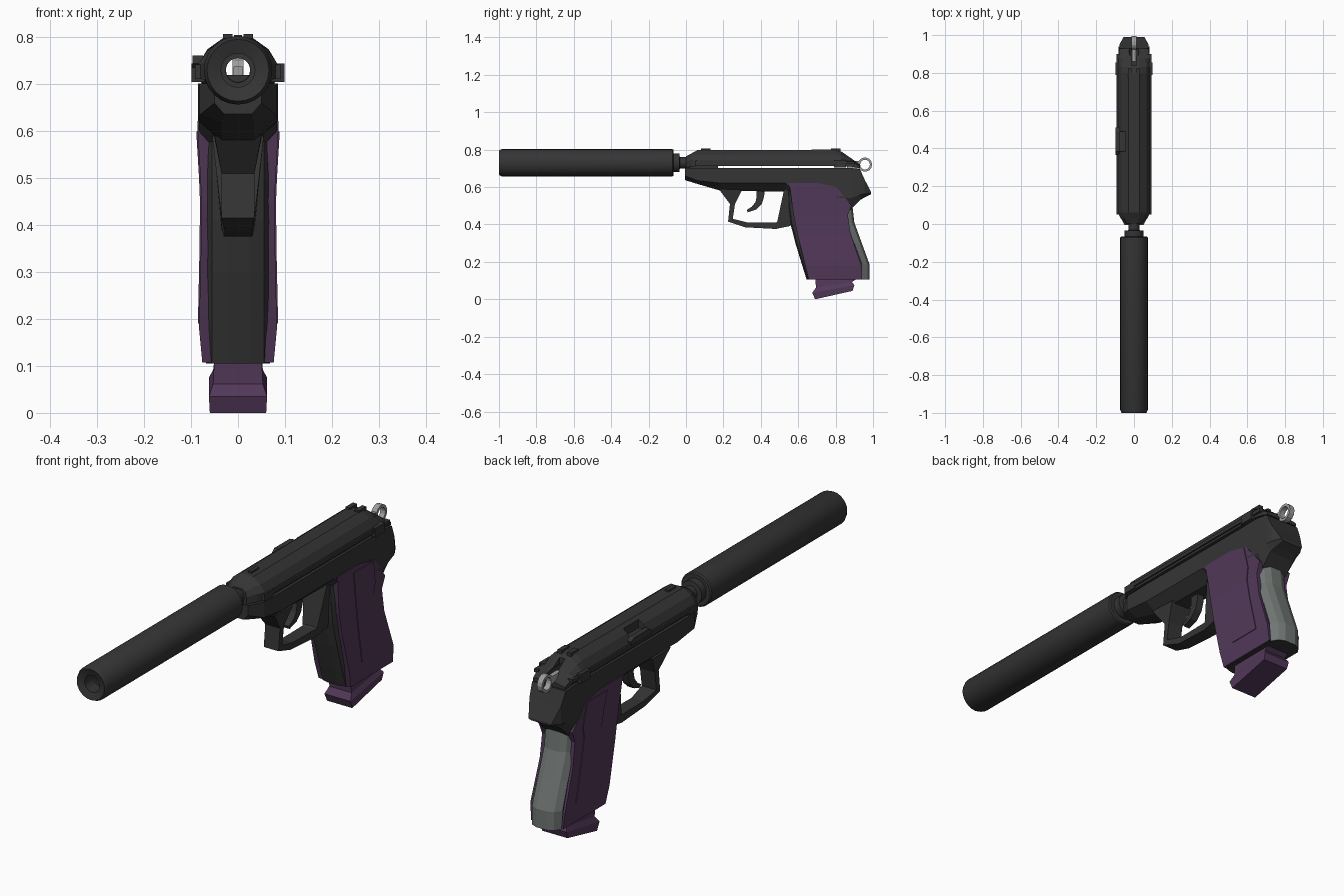
import bpy, bmesh, math
from mathutils import Vector

if "Cube" in bpy.data.objects:
    bpy.data.objects.remove(bpy.data.objects["Cube"])


def material(name, r, g, b):
    m = bpy.data.materials.new(name)
    m.diffuse_color = (r, g, b, 1)
    m.use_nodes = True
    m.node_tree.nodes["Principled BSDF"].inputs["Base Color"].default_value = m.diffuse_color
    return m


BLACK = material("black_steel", 0.035, 0.035, 0.035)
PURPLE = material("purple_grip", 0.085, 0.040, 0.100)
GREY = material("grey_backstrap", 0.16, 0.18, 0.17)
SILVER = material("silver_hammer", 0.34, 0.34, 0.34)


def loft(name, rings, mats, cyclic=False, smooth=False):
    """Skin a list of equal-length rings, capped or closed on itself."""
    bm = bmesh.new()
    vs = [[bm.verts.new(p) for p in ring] for ring in rings]
    n = len(vs[0])
    last = len(vs) if cyclic else len(vs) - 1
    for i in range(last):
        a, b = vs[i], vs[(i + 1) % len(vs)]
        for j in range(n):
            k = (j + 1) % n
            bm.faces.new((a[j], a[k], b[k], b[j]))
    if not cyclic:
        bm.faces.new(vs[0])
        bm.faces.new(vs[-1])
    bmesh.ops.recalc_face_normals(bm, faces=bm.faces)
    me = bpy.data.meshes.new(name)
    bm.to_mesh(me)
    bm.free()
    for m in mats:
        me.materials.append(m)
    ob = bpy.data.objects.new(name, me)
    bpy.context.collection.objects.link(ob)
    if smooth:
        bpy.ops.object.select_all(action='DESELECT')
        ob.select_set(True)
        bpy.context.view_layer.objects.active = ob
        bpy.ops.object.shade_smooth_by_angle(angle=math.radians(35))
    return ob


def mirrored(half):
    return half + [(-x, y, z) for x, y, z in reversed(half)]


def box(name, x0, x1, y0, y1, z0, z1, mats):
    return loft(name, [[(x0, y, z0), (x1, y, z0), (x1, y, z1), (x0, y, z1)]
                       for y in (y0, y1)], mats)


def strip(name, pairs, mats):
    """Bar along a side-view path: (edge a, edge b, half width)."""
    return loft(name, [mirrored([(w, *a), (w, *b)]) for a, b, w in pairs], mats)


def lathe(name, profile, zc, mats, n=24):
    rings = [[(r * math.sin(2 * math.pi * i / n), y, zc + r * math.cos(2 * math.pi * i / n))
              for i in range(n)] for r, y in profile]
    return loft(name, rings, mats, cyclic=True, smooth=True)


def cut(ob, cutter):
    mod = ob.modifiers.new("cut", 'BOOLEAN')
    mod.operation, mod.object, mod.solver = 'DIFFERENCE', cutter, 'EXACT'
    bpy.context.view_layer.objects.active = ob
    bpy.ops.object.modifier_apply(modifier=mod.name)
    bpy.data.objects.remove(cutter)


# Muzzle tube with collar and hollow bore
lathe("muzzle_tube", [(0.036, -0.99), (0.066, -1.0), (0.073, -0.985), (0.073, -0.072),
                      (0.068, -0.066), (0.05, -0.066), (0.05, -0.035), (0.03, -0.033),
                      (0.03, 0.04), (0.026, 0.04), (0.026, -0.93), (0.036, -0.93)],
      0.73, [BLACK])

# Upper slide: y, then half section (x, z) from bottom to top
slide_sections = [
    (0.00, (.038, .702), (.042, .735), (.034, .756), (.018, .765)),
    (0.03, (.070, .710), (.070, .745), (.050, .770), (.025, .780)),
    (0.06, (.085, .712), (.085, .742), (.065, .772), (.030, .797)),
    (0.80, (.085, .712), (.085, .742), (.065, .775), (.030, .800)),
    (0.83, (.085, .712), (.085, .742), (.065, .770), (.030, .790)),
    (0.88, (.082, .710), (.082, .738), (.060, .748), (.030, .756)),
    (0.93, (.076, .700), (.076, .712), (.055, .716), (.030, .720))]
slide = loft("slide", [mirrored([(x, y, z) for x, z in pts]) for y, *pts in slide_sections], [BLACK])
bore = loft("bore_cutter", [[(.026 * math.sin(i * math.pi / 8), y, .731 + .026 * math.cos(i * math.pi / 8))
                             for i in range(16)] for y in (-0.1, 1.1)], [BLACK])
cut(slide, bore)
cut(slide, box("hammer_slot_cutter", -.013, .013, .84, 1.1, .735, .85, [BLACK]))
cut(slide, box("port_cutter", -.12, -.045, .385, .49, .752, .82, [BLACK]))

# Port rim, drawn as a hexagon on the left shoulder of the slide
hexagon = [(.365, .745), (.385, .762), (.49, .762), (.51, .752), (.505, .735), (.38, .735)]
loft("port_rim", [[(x, y, z) for y, z in hexagon] for x in (-.075, -.097)], [BLACK])

# Slide rails, safety levers and rear sight posts on both sides
for s, side in ((1, "right"), (-1, "left")):
    box(side + "_rail", s * .07, s * .092, .07, .90, .722, .737, [BLACK])
    box(side + "_lever", s * .07, s * .099, .79, .855, .705, .744, [BLACK])
    box(side + "_front_lug", s * .05, s * .092, .05, .11, .712, .742, [BLACK])
    box(side + "_sight", s * .012, s * .032, .775, .825, .78, .807, [BLACK])
box("front_sight", -.008, .008, .08, .13, .79, .805, [BLACK])
box("slide_link", -.05, .05, .02, .17, .68, .72, [BLACK])

# Frame: y, half width, top, chamfer start, bottom half width, bottom
frame_sections = [
    (-.005, .050, .702, .660, .030, .637),
    (0.06, .082, .702, .635, .035, .617),
    (0.18, .085, .702, .622, .035, .582),
    (0.53, .083, .702, .622, .035, .575),
    (0.60, .083, .702, .560, .060, .540),
    (0.88, .083, .702, .540, .060, .480),
    (0.93, .080, .696, .560, .060, .530),
    (0.955, .075, .640, .563, .055, .545),
    (0.99, .055, .572, .568, .045, .562)]
loft("frame", [mirrored([(w, y, t), (w, y, c), (b, y, z)])
               for y, w, t, c, b, z in frame_sections], [BLACK])

# Grip core with a grey backstrap: z, front, back, half width
grip_sections = [(.60, .54, .90, .072), (.50, .545, .89, .070), (.41, .557, .900, .068),
                 (.30, .585, .94, .070), (.185, .62, .982, .073), (.105, .645, .982, .068)]
grip = loft("grip_core", [mirrored([(.025, f, z), (.055, f + .008, z), (w, f + .03, z),
                                    (w, b - .04, z), (.052, b - .012, z), (.025, b, z)])
                          for z, f, b, w in grip_sections], [BLACK, GREY])
for p in grip.data.polygons:
    if p.normal.y > 0.3 and p.center.z < 0.56:
        p.material_index = 1

# Purple side panels with a raised centre field: z, front, back, outer x
panel = [(.622, .55, .70, .086), (.60, .555, .805, .086), (.50, .568, .885, .080),
         (.45, .575, .865, .078), (.35, .595, .88, .079), (.18, .638, .938, .083),
         (.107, .655, .942, .076)]
field = [(.60, .66, .795, .089), (.50, .68, .815, .083), (.45, .688, .805, .081),
         (.35, .70, .825, .082), (.19, .722, .868, .0855)]
for s, side in ((1, "right"), (-1, "left")):
    for name, rows in (("_grip_panel", panel), ("_panel_field", field)):
        loft(side + name, [[(s * .05, f, z), (s * x, f, z), (s * x, b, z), (s * .05, b, z)]
                           for z, f, b, x in rows], [PURPLE])

# Magazine base
strip("magazine_base", [((.69, .125), (.92, .115), .050), ((.695, .062), (.888, .092), .053),
                        ((.675, .035), (.90, .075), .062), ((.69, .0), (.89, .045), .060)], [PURPLE])

# Trigger guard and trigger
strip("trigger_guard", [((.175, .59), (.30, .585), .050), ((.235, .51), (.262, .51), .035),
                        ((.225, .415), (.25, .43), .035), ((.315, .385), (.33, .41), .028),
                        ((.48, .376), (.48, .41), .030), ((.558, .392), (.488, .415), .035),
                        ((.60, .59), (.525, .59), .055)], [BLACK])
strip("trigger", [((.42, .59), (.375, .59), .016), ((.418, .55), (.378, .55), .016),
                  ((.405, .51), (.372, .52), .016), ((.375, .48), (.352, .495), .016),
                  ((.33, .465), (.325, .478), .014)], [BLACK])

# Ring hammer and its stem
ring = []
for i in range(14):
    c, s = math.cos(2 * math.pi * i / 14), math.sin(2 * math.pi * i / 14)
    ring.append([(x, .957 + r * c, .72 + r * s)
                 for x, r in ((-.012, .026), (.012, .026), (.012, .038), (-.012, .038))])
loft("hammer_ring", ring, [SILVER], cyclic=True)
box("hammer_stem", -.010, .010, .86, .928, .700, .738, [SILVER])
